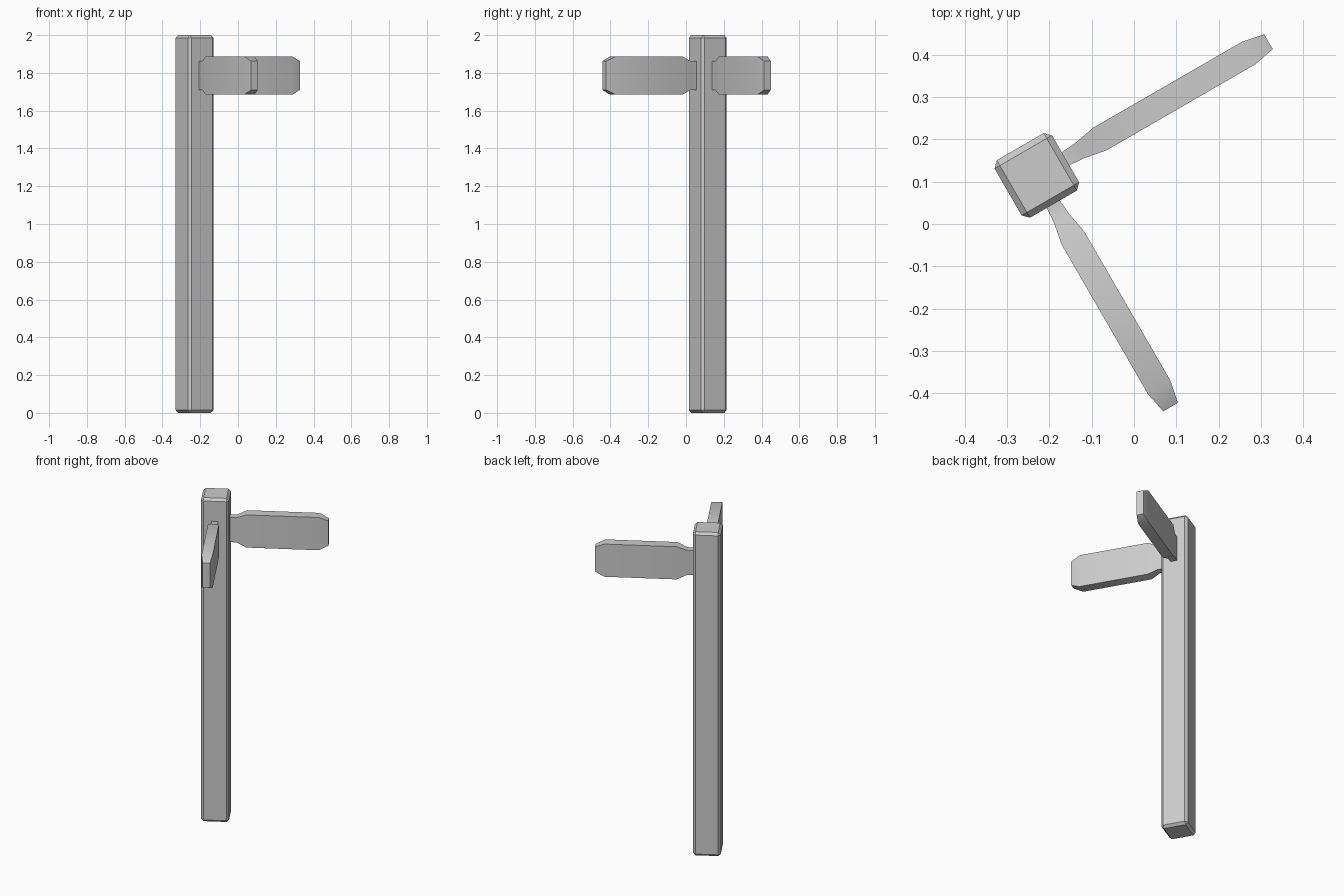
import bpy, bmesh
from math import radians
from mathutils import Matrix

if "Cube" in bpy.data.objects:
    bpy.data.objects.remove(bpy.data.objects["Cube"])

# post centre and heading shared by every part
PLACE = Matrix.Translation((-0.23, 0.115, 0)) @ Matrix.Rotation(radians(30), 4, 'Z')
SIGN_Z = 1.786


def make_object(name, bm, matrix):
    bmesh.ops.recalc_face_normals(bm, faces=bm.faces)
    mesh = bpy.data.meshes.new(name)
    bm.to_mesh(mesh)
    bm.free()
    ob = bpy.data.objects.new(name, mesh)
    ob.matrix_world = matrix
    bpy.context.collection.objects.link(ob)
    return ob


# square post with chamfered edges
bm = bmesh.new()
bmesh.ops.create_cube(bm, size=1, matrix=Matrix.Translation((0, 0, 1))
                      @ Matrix.Diagonal((0.157, 0.157, 2, 1)))
bmesh.ops.bevel(bm, geom=bm.edges[:], offset=0.0145, offset_type='OFFSET',
                segments=1, profile=0.5, affect='EDGES')
make_object("post", bm, PLACE)

# sign board sections: distance from post, half thickness, half height
SECTIONS = [(0.074, 0.0175, 0.076), (0.118, 0.021, 0.077), (0.172, 0.031, 0.101),
            (0.580, 0.031, 0.101), (0.633, 0.020, 0.076)]


def sign_board(name, angle):
    bm = bmesh.new()
    rings = [[bm.verts.new((x, sy * t, sz * h))
              for sy, sz in ((-1, -1), (1, -1), (1, 1), (-1, 1))]
             for x, t, h in SECTIONS]
    for a, b in zip(rings, rings[1:]):
        for i in range(4):
            j = (i + 1) % 4
            bm.faces.new((a[i], a[j], b[j], b[i]))
    bm.faces.new(rings[0])
    bm.faces.new(rings[-1])
    ob = make_object(name, bm, PLACE @ Matrix.Translation((0, 0, SIGN_Z))
                     @ Matrix.Rotation(radians(angle), 4, 'Z'))
    # gentle bends shade smooth, board edges stay sharp
    bpy.ops.object.select_all(action='DESELECT')
    ob.select_set(True)
    bpy.context.view_layer.objects.active = ob
    bpy.ops.object.shade_smooth_by_angle(angle=radians(30))


# two boards at right angles
sign_board("right_sign_board", 0)
sign_board("front_sign_board", -90)
